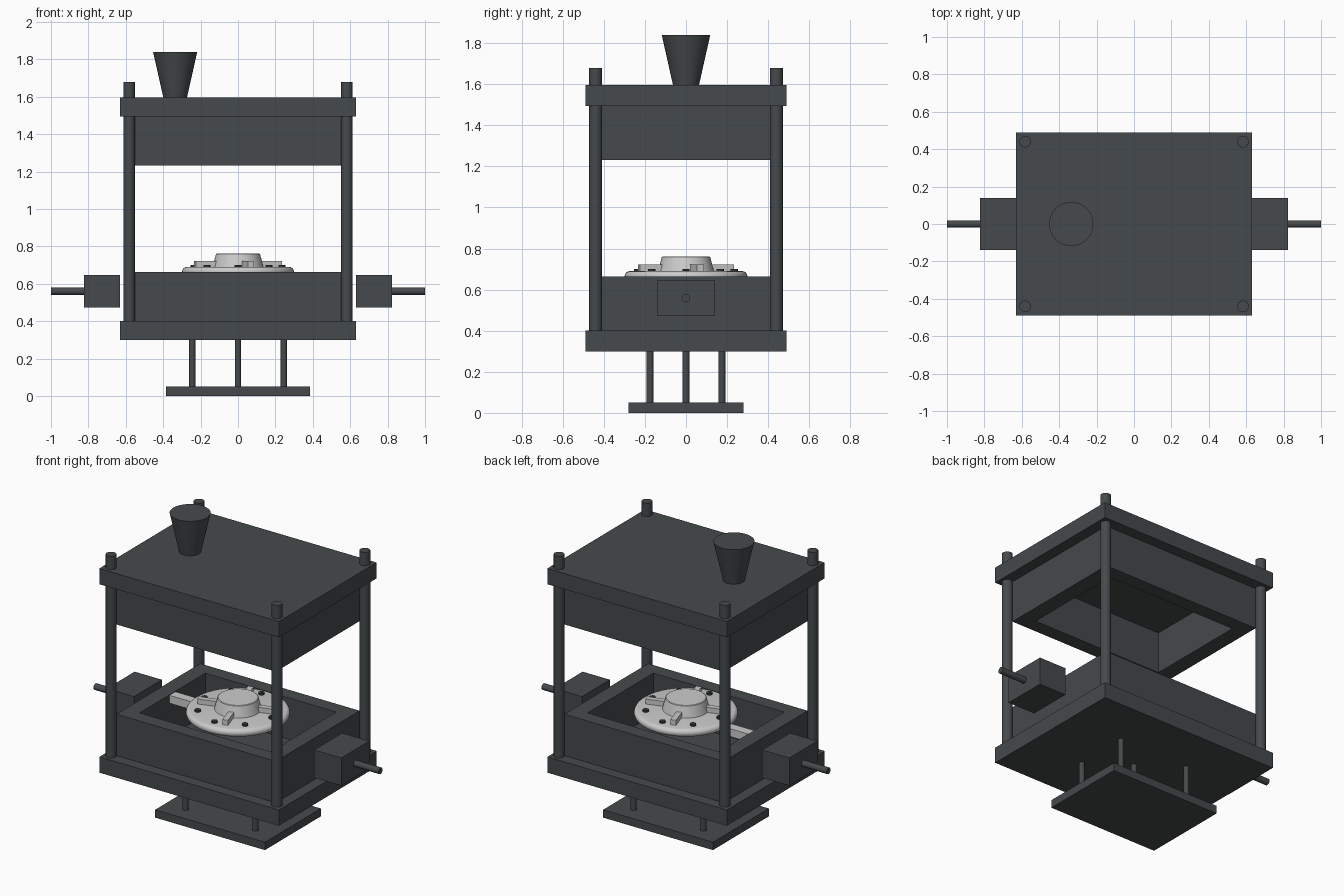
import bpy, bmesh, math
from mathutils import Matrix

if "Cube" in bpy.data.objects:
    bpy.data.objects.remove(bpy.data.objects["Cube"])


def material(name, rgb):
    m = bpy.data.materials.new(name)
    m.diffuse_color = (*rgb, 1)
    m.use_nodes = True
    m.node_tree.nodes["Principled BSDF"].inputs["Base Color"].default_value = m.diffuse_color
    return m


DARK = material("dark_steel", (0.06, 0.068, 0.072))
BLACK = material("black_bolt", (0.03, 0.035, 0.04))
LIGHT = material("cast_aluminium", (0.6, 0.62, 0.63))


def finish(name, bm, mat, smooth=False):
    bmesh.ops.recalc_face_normals(bm, faces=bm.faces[:])
    me = bpy.data.meshes.new(name)
    bm.to_mesh(me)
    bm.free()
    me.materials.append(mat)
    ob = bpy.data.objects.new(name, me)
    bpy.context.collection.objects.link(ob)
    if smooth:
        bpy.ops.object.select_all(action='DESELECT')
        ob.select_set(True)
        bpy.context.view_layer.objects.active = ob
        bpy.ops.object.shade_smooth_by_angle(angle=math.radians(35))
    return ob


def box(name, x, y, z, mat=DARK, turn=0):
    """Box from (min, max) ranges, optionally turned about the z axis."""
    bm = bmesh.new()
    bmesh.ops.create_cube(bm, size=1)
    for v in bm.verts:
        v.co = [r[0] + (c + 0.5) * (r[1] - r[0]) for c, r in zip(v.co, (x, y, z))]
    bm.transform(Matrix.Rotation(turn, 4, 'Z'))
    return finish(name, bm, mat)


def lathe(name, profile, loc=(0, 0), mat=DARK, steps=32):
    """Closed round body from (radius, z) points, capped at both ends."""
    bm = bmesh.new()
    rings = [[bm.verts.new((loc[0] + r * math.cos(2 * math.pi * i / steps),
                            loc[1] + r * math.sin(2 * math.pi * i / steps), z))
              for i in range(steps)] for r, z in profile]
    for a, b in zip(rings, rings[1:]):
        for i in range(steps):
            j = (i + 1) % steps
            bm.faces.new((a[i], a[j], b[j], b[i]))
    bm.faces.new(rings[0])
    bm.faces.new(rings[-1])
    return finish(name, bm, mat, True)


def frame(name, outer, inner, z0, z1):
    """Rectangular wall ring, open through the middle."""
    bm = bmesh.new()
    loops = [[bm.verts.new((sx * h[0], sy * h[1], z))
              for sx, sy in ((-1, -1), (1, -1), (1, 1), (-1, 1))]
             for h, z in ((outer, z0), (outer, z1), (inner, z1), (inner, z0))]
    for k in range(4):
        a, b = loops[k], loops[(k + 1) % 4]
        for i in range(4):
            j = (i + 1) % 4
            bm.faces.new((a[i], a[j], b[j], b[i]))
    return finish(name, bm, DARK)


# Press plates and the two hollow dies
box("lower_platen", (-.63, .63), (-.49, .49), (.30, .40))
box("upper_platen", (-.63, .63), (-.49, .49), (1.495, 1.595))
frame("lower_die", (.56, .42), (.46, .33), .40, .663)
frame("upper_die", (.56, .42), (.46, .33), 1.232, 1.495)

# Guide posts
for sx in (-1, 1):
    for sy in (-1, 1):
        lathe("guide_post", [(.031, .35), (.031, 1.68)], (sx * .582, sy * .44))

# Ejector plate with pins
box("ejector_plate", (-.385, .385), (-.28, .28), (0, .05))
for x, y in ((0, 0), (-.245, -.175), (.245, -.175), (.245, .175), (-.245, .175)):
    lathe("ejector_pin", [(.017, .05), (.017, .32)], (x, y), steps=20)

# Pouring hopper
lathe("hopper", [(.062, 1.59), (.118, 1.84)], (-.336, 0), steps=40)

# Side cylinders with rods
for s in (-1, 1):
    xr = sorted((s * .632, s * .823))
    box("side_cylinder", xr, (-.14, .14), (.472, .648))
    bm = bmesh.new()
    bmesh.ops.create_cone(bm, cap_ends=True, segments=20, radius1=.02,
                          radius2=.02, depth=.2)
    bm.transform(Matrix.Translation((s * .9, 0, .56)) @ Matrix.Rotation(math.pi / 2, 4, 'Y'))
    finish("side_rod", bm, DARK, True)

# Cast part: rounded flange, hub, ribs, bolts and feed runner
rim = [(.274 + .025 * math.cos(a), .665 + .025 * math.sin(a))
       for a in (math.pi * (k / 8 - .5) for k in range(9))]
lathe("cast_flange", rim, mat=LIGHT, steps=64)
lathe("cast_hub", [(.137, .685), (.118, .758), (.114, .761)], mat=LIGHT, steps=48)
for k in range(4):
    box("cast_rib", (.10, .24), (-.017, .017), (.685, .722), LIGHT,
        math.radians(17) + k * math.pi / 2)
for k in range(8):
    a = k * math.pi / 4
    lathe("flange_bolt", [(.018, .685), (.018, .701)],
          (.235 * math.cos(a), .235 * math.sin(a)), BLACK, 16)
box("feed_runner", (-.475, -.26), (-.03, .03), (.61, .66), LIGHT)
